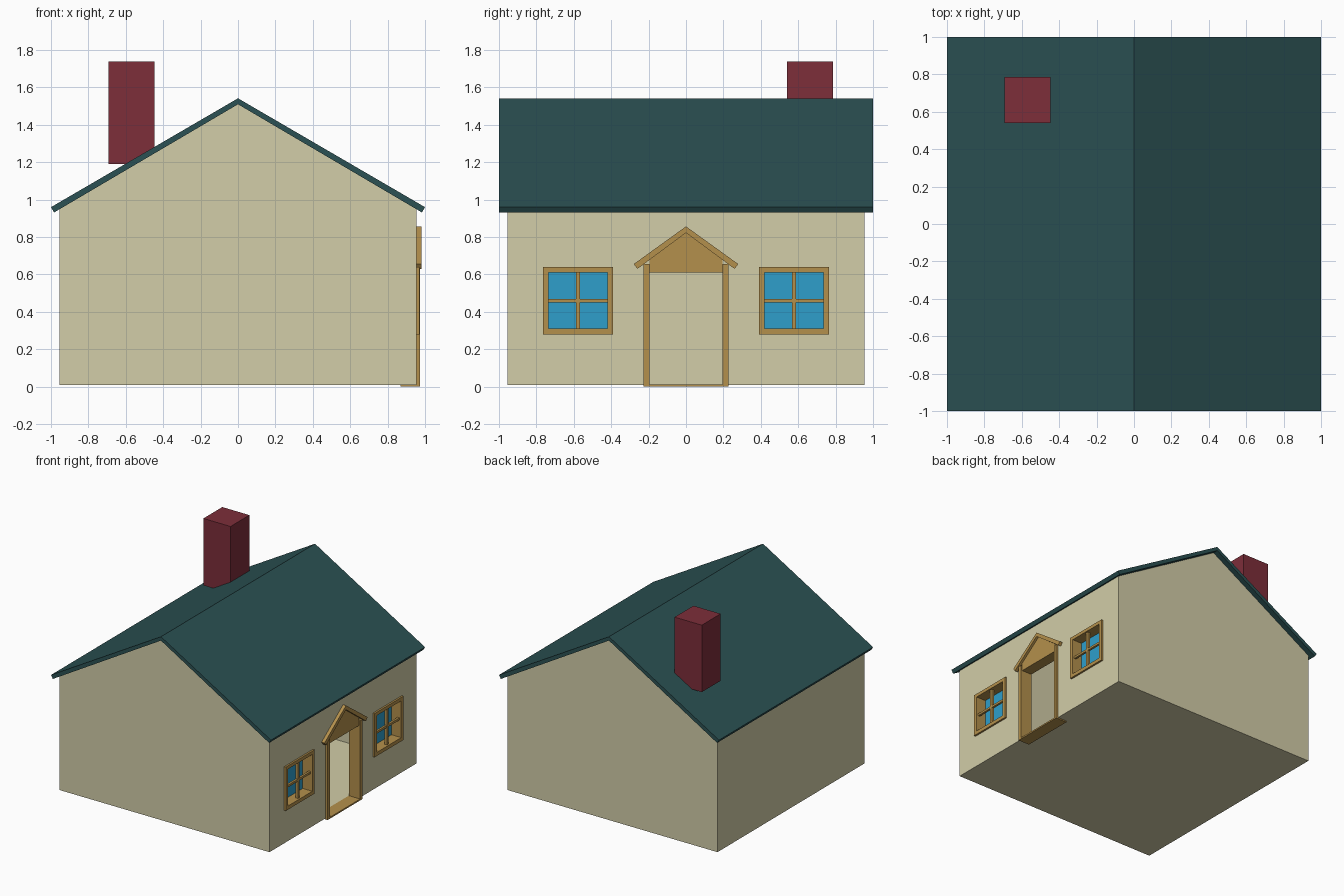
import bpy, bmesh

if "Cube" in bpy.data.objects:
    bpy.data.objects.remove(bpy.data.objects["Cube"])


def material(name, hex_colour):
    def lin(c):
        c /= 255
        return c / 12.92 if c <= 0.04045 else ((c + 0.055) / 1.055) ** 2.4
    m = bpy.data.materials.new(name)
    m.diffuse_color = [lin(int(hex_colour[i:i + 2], 16)) for i in (0, 2, 4)] + [1]
    m.use_nodes = True
    m.node_tree.nodes["Principled BSDF"].inputs["Base Color"].default_value = m.diffuse_color
    return m


CREAM = material("cream", "D2CDA8")
TEAL = material("teal", "2B5153")
RED = material("red", "7D2E3A")
WOOD = material("wood", "B4904C")
BLUE = material("blue", "2E9FCB")


def finish(bm, name, mat):
    bmesh.ops.recalc_face_normals(bm, faces=bm.faces)
    me = bpy.data.meshes.new(name)
    bm.to_mesh(me)
    bm.free()
    me.materials.append(mat)
    ob = bpy.data.objects.new(name, me)
    bpy.context.collection.objects.link(ob)
    return ob


def add_prism(bm, points, axis, a, b):
    """Extrude a closed 2D profile along x (profile y,z) or y (profile x,z)."""
    place = (lambda p, d: (d, *p)) if axis == 'x' else (lambda p, d: (p[0], d, p[1]))
    lo = [bm.verts.new(place(p, a)) for p in points]
    hi = [bm.verts.new(place(p, b)) for p in points]
    bm.faces.new(lo)
    bm.faces.new(hi[::-1])
    for i in range(len(points)):
        j = (i + 1) % len(points)
        bm.faces.new((lo[i], hi[i], hi[j], lo[j]))


def add_box(bm, x, y, z):
    add_prism(bm, [(y[0], z[0]), (y[1], z[0]), (y[1], z[1]), (y[0], z[1])], 'x', *x)


def prism(name, mat, points, axis, a, b):
    bm = bmesh.new()
    add_prism(bm, points, axis, a, b)
    return finish(bm, name, mat)


def boxes(name, mat, *items):
    bm = bmesh.new()
    for x, y, z in items:
        add_box(bm, x, y, z)
    return finish(bm, name, mat)


# Hollow wall shell with floor; the right side has door and window openings
W, BASE, EAVE, PEAK = 0.955, 0.01, 0.951, 1.51
bm = bmesh.new()


def face(*pts):
    bm.faces.new([bm.verts.new(p) for p in pts])


for y in (-W, W):
    face((-W, y, BASE), (W, y, BASE), (W, y, EAVE), (0, y, PEAK), (-W, y, EAVE))
face((-W, -W, BASE), (-W, W, BASE), (-W, W, EAVE), (-W, -W, EAVE))
face((-W, -W, BASE), (W, -W, BASE), (W, W, BASE), (-W, W, BASE))
ys = [-W, -0.735, -0.42, -0.2, 0.2, 0.42, 0.735, W]
zs = [BASE, 0.31, 0.612, EAVE]
openings = {(1, 1), (5, 1), (3, 0), (3, 1)}
for i in range(7):
    for j in range(3):
        if (i, j) not in openings:
            face((W, ys[i], zs[j]), (W, ys[i + 1], zs[j]),
                 (W, ys[i + 1], zs[j + 1]), (W, ys[i], zs[j + 1]))
bmesh.ops.remove_doubles(bm, verts=bm.verts, dist=0.0001)
bmesh.ops.recalc_face_normals(bm, faces=bm.faces)
finish(bm, "walls", CREAM)

# Gabled roof slab
prism("roof", TEAL, [(-1, 0.96), (0, 1.542), (1, 0.96), (0.983, 0.932),
                     (0, 1.51), (-0.983, 0.932)], 'y', -1, 1)

# Chimney
boxes("chimney", RED, ((-0.693, -0.446), (0.54, 0.785), (1.19, 1.74)))

# Windows: deep frame, glazing bars and recessed glass
for side, c in (("front", -0.577), ("back", 0.577)):
    fx, a, b = (0.87, 0.97), 0.157, 0.187
    boxes(f"window_frame_{side}", WOOD,
          (fx, (c - b, c - a), (0.28, 0.64)),
          (fx, (c + a, c + b), (0.28, 0.64)),
          (fx, (c - a, c + a), (0.28, 0.31)),
          (fx, (c - a, c + a), (0.612, 0.64)))
    boxes(f"window_bars_{side}", WOOD,
          ((0.935, 0.957), (c - 0.01, c + 0.01), (0.31, 0.612)),
          ((0.937, 0.955), (c - a, c + a), (0.451, 0.469)))
    boxes(f"window_glass_{side}", BLUE, ((0.872, 0.882), (c - a, c + a), (0.31, 0.612)))

# Door frame: jambs and threshold
boxes("door_frame", WOOD,
      ((0.87, 0.973), (-0.226, -0.196), (0, 0.655)),
      ((0.87, 0.973), (0.196, 0.226), (0, 0.655)),
      ((0.87, 0.973), (-0.196, 0.196), (0, 0.012)))

# Pediment above the door
prism("door_pediment", WOOD, [(-0.196, 0.612), (0.196, 0.612), (0.196, 0.68),
                              (0, 0.825), (-0.196, 0.68)], 'x', 0.87, 0.962)

# Small gable boards over the door
prism("door_gable", WOOD, [(-0.279, 0.656), (0, 0.857), (0.279, 0.656), (0.26, 0.63),
                           (0, 0.823), (-0.26, 0.63)], 'x', 0.87, 0.982)
